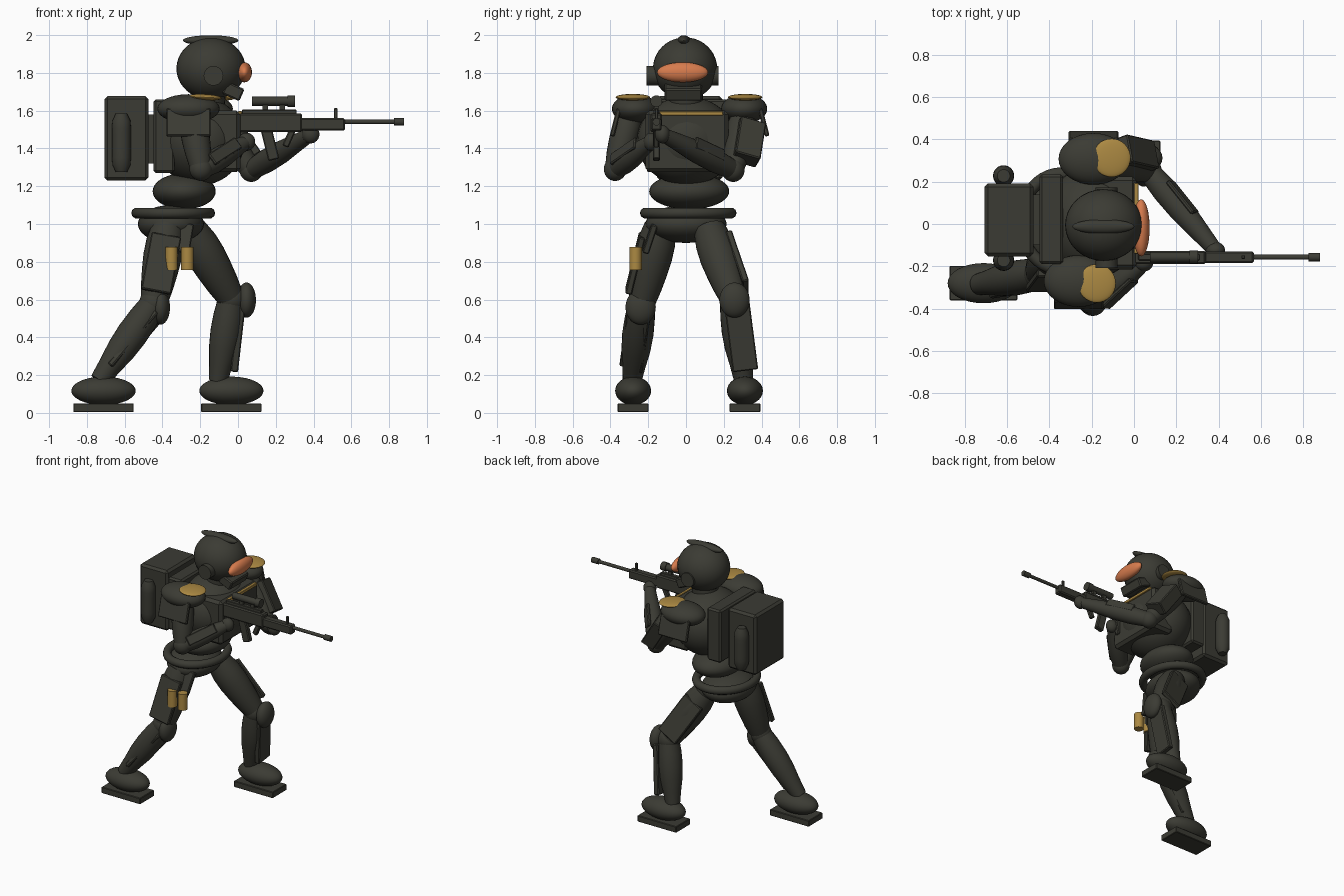
import bpy, bmesh, math
from mathutils import Vector, Matrix

if "Cube" in bpy.data.objects:
    bpy.data.objects.remove(bpy.data.objects["Cube"])


def material(name, rgb):
    m = bpy.data.materials.new(name)
    m.diffuse_color = (*rgb, 1)
    m.use_nodes = True
    m.node_tree.nodes["Principled BSDF"].inputs["Base Color"].default_value = m.diffuse_color
    return m


DARK = material("dark olive armour", (0.044, 0.044, 0.034))
GOLD = material("brass trim", (0.41, 0.25, 0.055))
ORANGE = material("orange visor", (0.68, 0.2, 0.075))


def finish(name, bm, mat=DARK, smooth=True, matrix=Matrix()):
    me = bpy.data.meshes.new(name)
    bmesh.ops.recalc_face_normals(bm, faces=bm.faces)
    bm.to_mesh(me)
    bm.free()
    me.materials.append(mat)
    ob = bpy.data.objects.new(name, me)
    bpy.context.collection.objects.link(ob)
    ob.matrix_world = matrix
    if smooth:
        bpy.context.view_layer.objects.active = ob
        bpy.ops.object.select_all(action='DESELECT')
        ob.select_set(True)
        bpy.ops.object.shade_smooth_by_angle(angle=math.radians(40))
    return ob


def ellipsoid(name, c, r, mat=DARK, tilt=0):
    bm = bmesh.new()
    bmesh.ops.create_uvsphere(bm, u_segments=32, v_segments=20, radius=1)
    bmesh.ops.scale(bm, vec=r, verts=bm.verts)
    return finish(name, bm, mat, True,
                  Matrix.Translation(c) @ Matrix.Rotation(math.radians(tilt), 4, 'Y'))


def box_matrix(name, size, matrix, bevel=0.008, mat=DARK):
    bm = bmesh.new()
    bmesh.ops.create_cube(bm, size=1)
    bmesh.ops.scale(bm, vec=size, verts=bm.verts)
    if bevel:
        bmesh.ops.bevel(bm, geom=bm.edges[:], offset=bevel, segments=1, affect='EDGES')
    return finish(name, bm, mat, False, matrix)


def box(name, lo, hi, bevel=0.008, mat=DARK, tilt=0):
    lo, hi = Vector(lo), Vector(hi)
    m = Matrix.Translation((lo + hi) / 2) @ Matrix.Rotation(math.radians(tilt), 4, 'Y')
    return box_matrix(name, hi - lo, m, bevel, mat)


def frame(a, b, n):
    """Origin midway a-b, local z along a-b, local y near n."""
    z = (b - a).normalized()
    x = n.cross(z).normalized()
    y = z.cross(x)
    rot = Matrix((x, y, z)).transposed().to_4x4()
    return Matrix.Translation((a + b) / 2) @ rot


def plate(name, a, b, width, thick, n, bevel=0.006):
    a, b = Vector(a), Vector(b)
    return box_matrix(name, (width, thick, (b - a).length), frame(a, b, Vector(n)), bevel)


def tube(name, a, b, radii, mat=DARK, seg=24):
    """Capped round body from a to b with radii spread evenly along it."""
    a, b = Vector(a), Vector(b)
    d = b - a
    n = Vector((0, 1, 0)) if abs(d.normalized().y) < 0.9 else Vector((1, 0, 0))
    length, bm, rings = d.length, bmesh.new(), []
    for i, r in enumerate(radii):
        z = length * (i / (len(radii) - 1) - 0.5)
        rings.append([bm.verts.new((r * math.cos(t * math.tau / seg),
                                    r * math.sin(t * math.tau / seg), z)) for t in range(seg)])
    for p, q in zip(rings, rings[1:]):
        for i in range(seg):
            j = (i + 1) % seg
            bm.faces.new((p[i], p[j], q[j], q[i]))
    bm.faces.new(rings[0])
    bm.faces.new(rings[-1])
    return finish(name, bm, mat, True, frame(a, b, n))


# Head
ellipsoid("helmet", (-0.143, -0.005, 1.823), (0.183, 0.17, 0.165))
ellipsoid("helmet_crest", (-0.145, -0.012, 1.972), (0.147, 0.034, 0.027))
ellipsoid("visor", (0.034, -0.018, 1.803), (0.04, 0.135, 0.053), ORANGE)
box("mouth_guard", (-0.075, -0.115, 1.667), (0.025, 0.085, 1.737), tilt=24)
tube("ear_discs", (-0.13, -0.208, 1.785), (-0.13, 0.172, 1.785), [0.052, 0.052])
tube("neck", (-0.17, 0, 1.55), (-0.15, 0, 1.73), [0.09, 0.09])

# Torso
ellipsoid("ribcage", (-0.2, 0.005, 1.44), (0.235, 0.265, 0.235))
box("chest_plate", (-0.17, -0.215, 1.275), (0.012, 0.225, 1.6), 0.02)
box("chest_trim", (0.0, -0.14, 1.575), (0.022, 0.195, 1.597), 0.003, GOLD)
box("back_plate", (-0.447, -0.19, 1.27), (-0.335, 0.235, 1.66), 0.012)
ellipsoid("waist", (-0.285, 0.017, 1.173), (0.167, 0.212, 0.095))
ellipsoid("pelvis", (-0.355, 0, 1.0), (0.175, 0.215, 0.1))

# Belt ring
bm = bmesh.new()
N, K = 40, 10
grid = []
for i in range(N):
    u = i * math.tau / N
    grid.append([bm.verts.new(((0.193 + 0.029 * math.cos(v)) * math.cos(u),
                               (0.226 + 0.03 * math.cos(v)) * math.sin(u),
                               0.029 * math.sin(v)))
                 for v in (k * math.tau / K for k in range(K))])
for i in range(N):
    p, q = grid[i], grid[(i + 1) % N]
    for k in range(K):
        m = (k + 1) % K
        bm.faces.new((p[k], q[k], q[m], p[m]))
finish("belt_ring", bm, DARK, True, Matrix.Translation((-0.343, 0.012, 1.058)))

# Backpack with a canister on each side
box("backpack", (-0.707, -0.153, 1.23), (-0.475, 0.192, 1.677), 0.016)
box("backpack_mount", (-0.48, -0.1, 1.32), (-0.44, 0.14, 1.58), 0)
for y in (-0.172, 0.228):
    tube("backpack_canister", (-0.617, y, 1.275), (-0.617, y, 1.585),
         [0.03, 0.048, 0.05, 0.05, 0.05, 0.05, 0.05, 0.048, 0.03])

# Shoulders: pad, trim cap and hanging side plate
for side, x, y in ((-1, -0.262, -0.27), (1, -0.192, 0.308)):
    ellipsoid("shoulder_pad", (x, y, 1.61), (0.165, 0.122, 0.077))
    ellipsoid("shoulder_trim", (x + 0.086, y - 0.003 + side * 0.008, 1.671),
              (0.09, 0.091, 0.017), GOLD, 3)
    plate("shoulder_plate", (x, y + side * 0.085, 1.61), (x, y + side * 0.122, 1.465),
          0.235, 0.025, (0, side, 0))

# Arms
ARMS = (("rear", (-0.25, -0.29, 1.6), (-0.195, -0.375, 1.29), (0.045, -0.185, 1.435)),
        ("fore", (-0.17, 0.31, 1.6), (0.07, 0.25, 1.285), (0.385, -0.125, 1.475)))
for tag, sh, el, hand in ARMS:
    tube(tag + "_upper_arm", sh, el, [0.06, 0.075, 0.075, 0.068, 0.055])
    ellipsoid(tag + "_elbow", el, (0.062, 0.06, 0.062))
    tube(tag + "_forearm", el, hand, [0.052, 0.062, 0.06, 0.048, 0.036])
    ellipsoid(tag + "_hand", hand, (0.046, 0.04, 0.048))
plate("rear_forearm_plate", (-0.14, -0.395, 1.34), (0.0, -0.265, 1.43), 0.07, 0.022, (0.3, -1, 0.3))
plate("fore_forearm_plate", (0.17, 0.2, 1.36), (0.29, 0.05, 1.43), 0.07, 0.022, (1, 0.7, 0.4))
plate("fore_arm_plate", (-0.06, 0.345, 1.53), (0.07, 0.315, 1.34), 0.14, 0.1, (1, 0.3, 0.4))

# Rifle
Y = -0.157
box("rifle_stock", (-0.18, Y - 0.025, 1.47), (0.01, Y + 0.018, 1.58))
box("rifle_receiver", (0.0, Y - 0.032, 1.487), (0.34, Y + 0.03, 1.585))
box("rifle_rail", (0.02, Y - 0.015, 1.58), (0.31, Y + 0.015, 1.605), 0.003)
box("rifle_handguard", (0.3, Y - 0.028, 1.495), (0.567, Y + 0.028, 1.56))
tube("rifle_barrel", (0.55, Y, 1.541), (0.84, Y, 1.541), [0.012, 0.012], seg=16)
tube("rifle_muzzle", (0.825, Y, 1.541), (0.88, Y, 1.541), [0.02, 0.02], seg=16)
box("rifle_front_sight", (0.508, Y - 0.008, 1.55), (0.526, Y + 0.008, 1.613), 0.003)
tube("scope_body", (0.075, Y, 1.65), (0.28, Y, 1.65), [0.024, 0.024], seg=20)
tube("scope_bell", (0.262, Y, 1.65), (0.302, Y, 1.65), [0.031, 0.031], seg=20)
for x in (0.13, 0.22):
    box("scope_mount", (x, Y - 0.012, 1.6), (x + 0.03, Y + 0.012, 1.635), 0)
plate("rifle_magazine", (0.15, Y, 1.5), (0.19, Y, 1.34), 0.06, 0.038, (0, 1, 0))
plate("rifle_grip", (0.03, Y, 1.5), (0.0, Y, 1.37), 0.05, 0.035, (0, 1, 0))
plate("rifle_foregrip", (0.29, Y, 1.5), (0.25, Y, 1.41), 0.035, 0.03, (0, 1, 0))

# Legs: hip, knee, ankle and the foot centre
LEGS = (("rear", -1, (-0.37, -0.135, 0.99), (-0.445, -0.235, 0.58), (-0.735, -0.285, 0.17),
         (-0.712, -0.28), (-0.41, -0.24, 0.56)),
        ("front", 1, (-0.25, 0.125, 0.97), (-0.035, 0.25, 0.605), (-0.105, 0.305, 0.17),
         (-0.035, 0.312), (0.045, 0.257, 0.597)))
for tag, s, hip, knee, ankle, (fx, fy), pad in LEGS:
    tube(tag + "_thigh", hip, knee, [0.085, 0.1, 0.102, 0.095, 0.085, 0.07])
    ellipsoid(tag + "_knee", knee, (0.078, 0.075, 0.08))
    ellipsoid(tag + "_knee_pad", pad, (0.05, 0.08, 0.093))
    tube(tag + "_shin", knee, ankle, [0.07, 0.08, 0.083, 0.077, 0.062, 0.05])
    ellipsoid(tag + "_boot", (fx, fy, 0.117), (0.17, 0.095, 0.075))
    box(tag + "_sole", (fx - 0.16, fy - 0.082, 0.004), (fx + 0.16, fy + 0.082, 0.05), 0.004)
    # Outer thigh plate
    h, k = Vector(hip), Vector(knee)
    out = Vector((0, s * 0.085, 0))
    plate(tag + "_thigh_plate", h.lerp(k, 0.12) + out, h.lerp(k, 0.85) + out,
          0.16, 0.035, (0, s, 0))
plate("rear_shin_plate", (-0.42, -0.25, 0.52), (-0.665, -0.29, 0.235), 0.13, 0.03, (1, 0, 0.7))
plate("front_shin_plate", (0.02, 0.27, 0.575), (-0.02, 0.315, 0.225), 0.135, 0.04, (1, 0, 0))
plate("holster", (-0.275, -0.165, 1.0), (-0.3, -0.215, 0.85), 0.085, 0.035, (0, -1, 0))

# Brass thigh pouches
for x in (-0.352, -0.268):
    tube("thigh_pouch", (x, -0.267, 0.757), (x, -0.267, 0.877), [0.033, 0.033], GOLD, 16)
